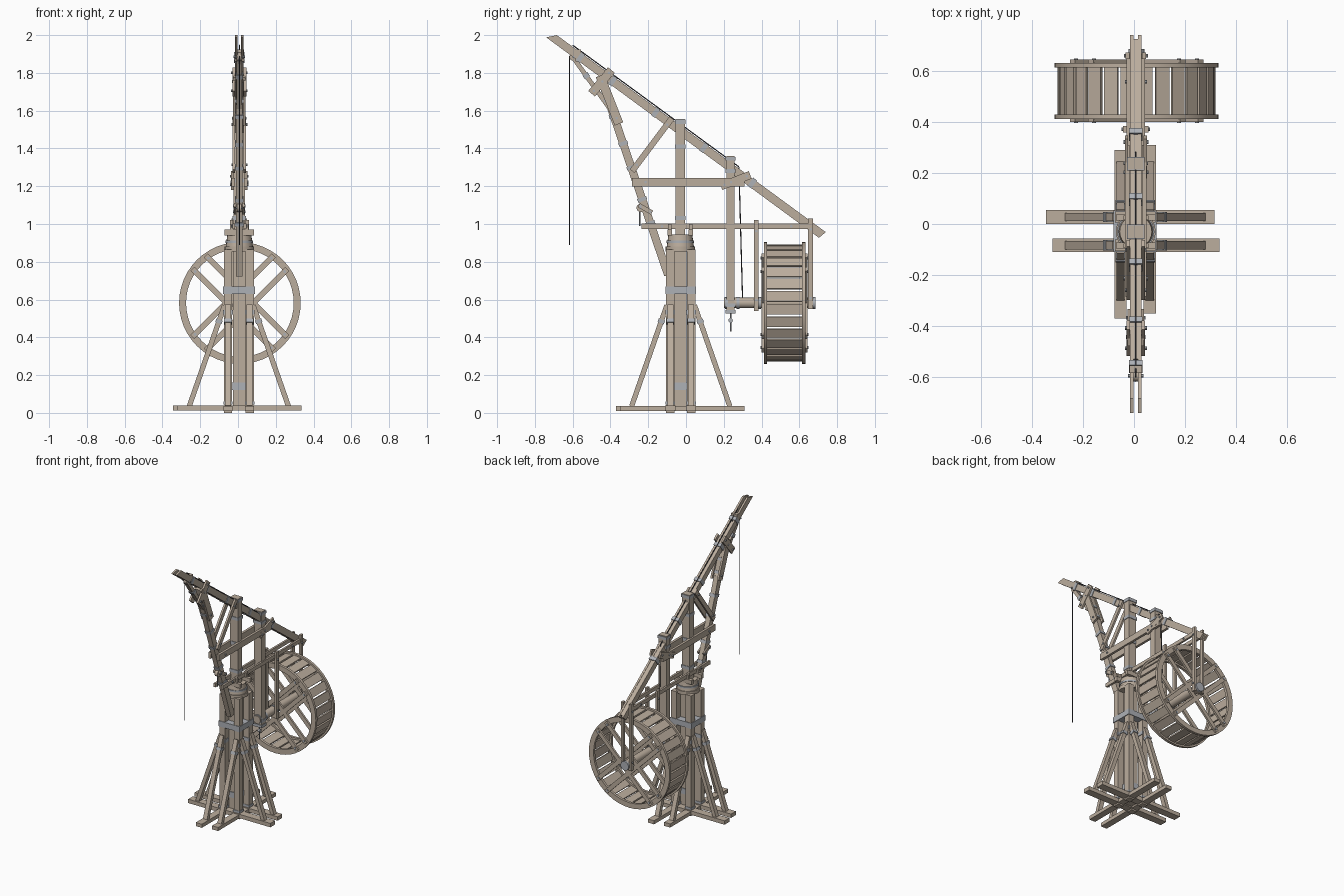
import bpy, bmesh, math
from mathutils import Vector, Matrix

if "Cube" in bpy.data.objects:
    bpy.data.objects.remove(bpy.data.objects["Cube"])

def mat(name, c):
    m = bpy.data.materials.new(name)
    m.diffuse_color = (*c, 1)
    m.use_nodes = True
    m.node_tree.nodes["Principled BSDF"].inputs["Base Color"].default_value = m.diffuse_color
    return m
WOOD = mat("wood", (0.50, 0.42, 0.34))
IRON = mat("iron", (0.42, 0.44, 0.47))
ROPE = mat("rope", (0.06, 0.06, 0.07))
CX, CY = 0.007, -0.03      # mast axis

def finish(name, bm, m, smooth=False):
    bmesh.ops.recalc_face_normals(bm, faces=bm.faces)
    me = bpy.data.meshes.new(name)
    bm.to_mesh(me); bm.free()
    me.materials.append(m)
    ob = bpy.data.objects.new(name, me)
    bpy.context.collection.objects.link(ob)
    if smooth:
        bpy.context.view_layer.objects.active = ob
        ob.select_set(True)
        bpy.ops.object.shade_smooth_by_angle(angle=math.radians(35))
        ob.select_set(False)
    return ob

def frame(p, q, side):
    z = (q - p).normalized()
    x = (side - z * side.dot(z)).normalized()
    y = z.cross(x)
    return Matrix.Translation((p + q) / 2) @ Matrix((x, y, z)).transposed().to_4x4()

def beam(name, p, q, w, h, side=(1, 0, 0), m=WOOD):
    """Square timber from p to q, width w along side, depth h across it."""
    p, q = Vector(p), Vector(q)
    bm = bmesh.new()
    bmesh.ops.create_cube(bm, size=1, matrix=frame(p, q, Vector(side)) @ Matrix.Diagonal((w, h, (q - p).length, 1)))
    return finish(name, bm, m)

def strap(name, p, q, t, w, h, size=0.025, side=(1, 0, 0)):
    """Iron band around a timber at fraction t."""
    p, q = Vector(p), Vector(q)
    c, d = p.lerp(q, t), (q - p).normalized() * size / 2
    return beam(name, c - d, c + d, w + 0.008, h + 0.008, side, IRON)

def box(name, x0, x1, y0, y1, z0, z1, m=WOOD):
    return beam(name, ((x0+x1)/2, (y0+y1)/2, z0), ((x0+x1)/2, (y0+y1)/2, z1), x1-x0, y1-y0, m=m)

def rod(name, p, q, r, m=WOOD, seg=16, r2=None):
    p, q = Vector(p), Vector(q)
    d = q - p
    side = Vector((1, 0, 0)) if abs(d.normalized().x) < .9 else Vector((0, 1, 0))
    bm = bmesh.new()
    bmesh.ops.create_cone(bm, cap_ends=True, segments=seg, radius1=r, radius2=r if r2 is None else r2,
                          depth=d.length, matrix=frame(p, q, side))
    return finish(name, bm, m, True)

def pair(name, p, q, off, w, h, ends=True):
    """Twin planks in the y-z plane, either side of the mast axis."""
    for s, n in ((-1, "left"), (1, "right")):
        x = CX + s * off
        beam(f"{name}_{n}", (x, *p), (x, *q), w, h)
        if ends:
            for t in (0.12, 0.88):
                c = Vector((x, *p)).lerp(Vector((x, *q)), t)
                rod("bolt", c, c + Vector((s * (w / 2 + 0.006), 0, 0)), 0.007, IRON, 8)

def boom_z(y):
    return 1.9735 - 0.732 * (y + 0.683)

# crossed base sleepers
XS, YS = (-0.053, 0.062), (-0.083, 0.027)
for x, a, b in ((XS[0], -0.37, 0.29), (XS[1], -0.35, 0.31)):
    box("base_sleeper_long", x-.024, x+.024, a, b, 0.01, 0.036)
for y, a, b in ((YS[0], -0.32, 0.335), (YS[1], -0.345, 0.315)):
    box("base_sleeper_cross", a, b, y-.027, y+.027, 0.012, 0.04)

# column: core with four corner posts
box("column_core", CX-.033, CX+.033, CY-.033, CY+.033, 0.02, 0.9)
for x in XS:
    for y in YS:
        sx, sy = (1 if x > CX else -1), (1 if y > CY else -1)
        box("corner_post", x-.022, x+.022, y-.022, y+.022, 0, 0.865)
        # raking braces along each sleeper arm
        for p, q, side in (((x+sx*.205, y, .035), (x+sx*.018, y, .57), (0, 1, 0)),
                           ((x, y+sy*.205, .035), (x, y+sy*.018, .57), (1, 0, 0))):
            beam("raking_brace", p, q, 0.032, 0.027, side)
            strap("brace_strap", p, q, 0.84, 0.032, 0.027, 0.02, side)
        box("post_strap", x-.026, x+.026, y-.026, y+.026, 0.52, 0.545, IRON)
        box("foot_strap", x-.025, x+.025, y-.025, y+.025, 0.045, 0.06, IRON)
box("column_band_upper", -.08, .089, -.109, .053, 0.63, 0.67, IRON)
box("column_band_lower", CX-.038, CX+.038, CY-.038, CY+.038, 0.12, 0.16, IRON)

# turning collar
rod("collar_plate", (CX, CY, .855), (CX, CY, .88), 0.078, WOOD, 24)
rod("collar_drum", (CX, CY, .88), (CX, CY, .945), 0.072, WOOD, 24, 0.063)
rod("collar_hoop", (CX, CY, .9), (CX, CY, .912), 0.073, IRON, 24)
for y in (CY-.055, CY+.055):
    box("collar_bearer", CX-.078, CX+.078, y-.012, y+.012, 0.94, 0.97)
    for s in (-1, 1):
        box("collar_peg", CX+s*.04-.009, CX+s*.04+.009, y-.009, y+.009, 0.965, 1.0)

# boom: twin spars with sloped ends and a filler between
def profile(name, pts, x0, x1):
    bm = bmesh.new()
    f = bm.faces.new([bm.verts.new((x0, *p)) for p in pts])
    g = bmesh.ops.extrude_face_region(bm, geom=[f])["geom"]
    bmesh.ops.translate(bm, vec=(x1-x0, 0, 0), verts=[v for v in g if isinstance(v, bmesh.types.BMVert)])
    return finish(name, bm, WOOD)
spar = [(-.74, 1.988), (-.684, 2.0), (.74, .957), (.704, .927)]
profile("boom_spar_left", spar, CX-.023, CX-.009)
profile("boom_spar_right", spar, CX+.009, CX+.023)
beam("boom_filler", (CX, -.54, boom_z(-.54)), (CX, .715, boom_z(.715)), .02, .036)
bp, bq = (CX, -.7, boom_z(-.7)), (CX, .72, boom_z(.72))
for t in (0.1, 0.22, 0.38, 0.56, 0.74):
    strap("boom_strap", bp, bq, t, .046, .044)

# mast and rear post
box("mast", CX-.031, CX+.031, -.055, -.006, 0.9, 1.555)
box("rear_post", CX-.031, CX+.031, .214, .258, 0.525, 1.36)
for z in (1.02, 1.22, 1.4, 1.53):
    box("mast_strap", CX-.035, CX+.035, -.059, -.002, z, z+.022, IRON)
for z in (.525, .56, 1.27, 1.335):
    box("rear_post_strap", CX-.035, CX+.035, .21, .262, z, z+.02, IRON)
rod("rear_hook", (CX, .236, .43), (CX, .236, .525), .004, IRON, 8)
rod("rear_hook_block", (CX-.008, .236, .49), (CX+.008, .236, .49), .012, IRON, 12)

# struts under the boom
sp, sq = (CX, -.455, 1.785), (CX, -.095, .73)
beam("main_strut", sp, sq, .036, .042)
for t in (.12, .2, .34, .46, .62, .74):
    strap("main_strut_strap", sp, sq, t, .036, .042, .02)
pair("upper_strut_cheek", (-.455, 1.785), (-.355, 1.53), .026, .014, .048)
tp, tq = (CX, -.6, 1.885), (CX, -.36, 1.55)
beam("tip_strut", tp, tq, .03, .024)
strap("tip_strut_strap", tp, tq, .3, .03, .024)
pair("boom_clamp", (-.5, 1.69), (-.395, 1.815), .03, .014, .046)
pair("boom_brace", (-.285, 1.28), (-.075, 1.56), .029, .014, .032)
pair("rear_knee", (.185, 1.2), (.34, 1.26), .037, .012, .042)
pair("tie_beam", (-.285, 1.222), (.31, 1.222), .033, .018, .045)
pair("lower_rail", (-.235, .988), (.665, .988), .03, .014, .027)

# hangers carrying the wheel axle
for y, off, top, low in ((.372, .042, 1.02, .54), (.66, .033, 1.03, .55)):
    pair("wheel_hanger", (y, low), (y, top), off, .016, .026)
    box("hanger_block", CX-off, CX+off, y-.012, y+.012, low+.003, low+.03)

# treadwheel
WX, WZ = 0.01, 0.582
rod("axle", (WX, .2, WZ), (WX, .685, WZ), .028, WOOD, 20)
for y in (.215, .275, .39, .678):
    rod("axle_hoop", (WX, y-.008, WZ), (WX, y+.008, WZ), .032, IRON, 20)

def ring(name, r0, r1, y0, y1, seg=48):
    bm = bmesh.new()
    loops = [[bm.verts.new((WX + r*math.cos(2*math.pi*i/seg), y, WZ + r*math.sin(2*math.pi*i/seg)))
              for r, y in ((r0, y0), (r1, y0), (r1, y1), (r0, y1))] for i in range(seg)]
    for i in range(seg):
        a, b = loops[i], loops[(i+1) % seg]
        for k in range(4):
            bm.faces.new((a[k], a[(k+1) % 4], b[(k+1) % 4], b[k]))
    return finish(name, bm, WOOD, True)

for n, y0, y1, ys in (("front", .412, .43, .407), ("back", .614, .632, .637)):
    ring(f"wheel_rim_{n}", .285, .322, y0, y1)
    # clasp-arm spokes, paired around the axle
    for a in (45, 135):
        d = Vector((math.cos(math.radians(a)), 0, math.sin(math.radians(a))))
        e = Vector((-d.z, 0, d.x))
        for s in (-1, 1):
            c = Vector((WX, ys, WZ)) + e * s * .05
            beam(f"wheel_spoke_{n}", c - d*.305, c + d*.305, .014, .03, (0, 1, 0))
            for k in (-.285, .285):
                rod("spoke_bolt", c + d*k - Vector((0, .012, 0)), c + d*k + Vector((0, .012, 0)), .008, IRON, 8)
N = 28
for i in range(N):
    a = 2*math.pi*(i+.5)/N
    d = Vector((math.cos(a), 0, math.sin(a)))
    c = Vector((WX, 0, WZ)) + d * .303
    beam("tread_board", c + Vector((0, .425, 0)), c + Vector((0, .62, 0)), .012, .056, d)

# pulleys and hoisting rope
for y, z in ((-.595, 1.885), (-.24, 1.085)):
    rod("pulley", (CX-.011, y, z), (CX+.011, y, z), .022, WOOD, 16)
    rod("pulley_pin", (CX-.03, y, z), (CX+.03, y, z), .006, IRON, 8)
box("tip_block", CX-.024, CX+.024, -.585, -.555, 1.86, 1.925)
pair("lower_pulley_cheek", (-.25, 1.1), (-.18, 1.06), .022, .01, .024)
rod("lower_hook", (CX, -.245, .99), (CX, -.245, 1.08), .003, IRON, 8)
rod("hoist_rope", (CX, -.616, .89), (CX, -.616, 1.89), .003, ROPE, 8)
rod("boom_rope", (CX, -.6, boom_z(-.6)+.034), (CX, .28, boom_z(.28)+.034), .003, ROPE, 8)
rod("axle_rope", (CX, .28, boom_z(.28)+.034), (CX, .3, WZ), .003, ROPE, 8)
